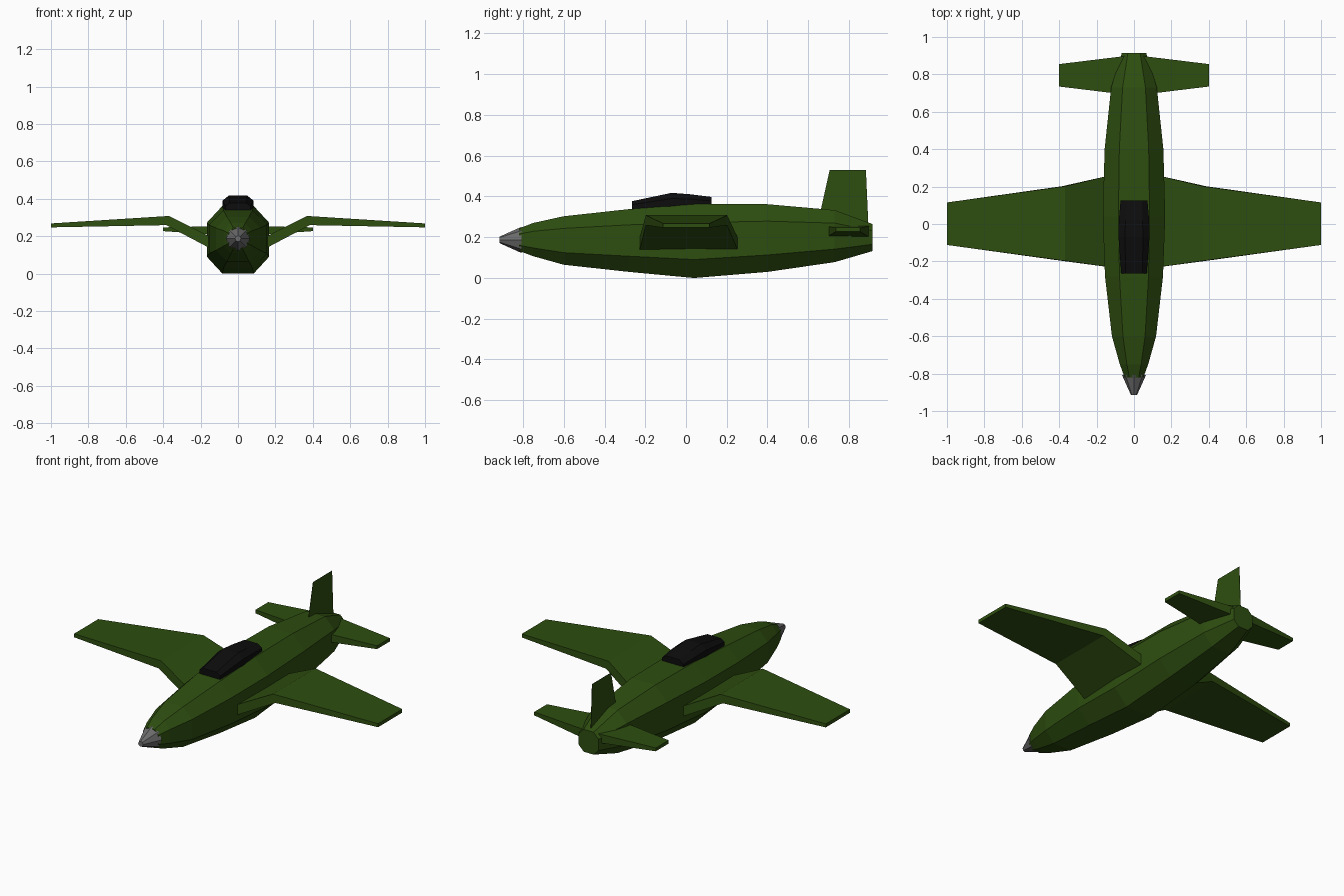
import bpy, bmesh, math

if "Cube" in bpy.data.objects:
    bpy.data.objects.remove(bpy.data.objects["Cube"])


def material(name, rgb):
    m = bpy.data.materials.new(name)
    m.diffuse_color = (*rgb, 1)
    m.use_nodes = True
    m.node_tree.nodes["Principled BSDF"].inputs["Base Color"].default_value = m.diffuse_color
    return m


GREEN = material("dark_green", (0.027, 0.076, 0.005))
BLACK = material("canopy_black", (0.004, 0.004, 0.004))
GREY = material("spinner_grey", (0.15, 0.15, 0.15))


def loft(name, rings, mat):
    """Skin a list of equal-length point rings and cap both ends."""
    bm = bmesh.new()
    vs = [[bm.verts.new(p) for p in ring] for ring in rings]
    n = len(vs[0])
    for a, b in zip(vs, vs[1:]):
        for i in range(n):
            j = (i + 1) % n
            bm.faces.new((a[i], a[j], b[j], b[i]))
    bm.faces.new(vs[0])
    bm.faces.new(vs[-1])
    bmesh.ops.recalc_face_normals(bm, faces=bm.faces)
    me = bpy.data.meshes.new(name)
    bm.to_mesh(me)
    bm.free()
    me.materials.append(mat)
    ob = bpy.data.objects.new(name, me)
    bpy.context.collection.objects.link(ob)
    return ob


# Fuselage: chamfered eight-sided sections (y, bottom, top, half width)
def octagon(y, zb, zt, w):
    c, h = (zb + zt) / 2, (zt - zb) / 2
    k = 0.5
    pts = [(1, k), (k, 1), (-k, 1), (-1, k), (-1, -k), (-k, -1), (k, -1), (1, -k)]
    return [(w * px, y, c + h * pz) for px, pz in pts]


stations = [(-0.82, 0.133, 0.243, 0.05), (-0.75, 0.107, 0.27, 0.076),
            (-0.60, 0.065, 0.303, 0.118), (-0.28, 0.03, 0.338, 0.155),
            (0.04, 0.0, 0.362, 0.167), (0.40, 0.03, 0.362, 0.157),
            (0.73, 0.078, 0.333, 0.122), (0.915, 0.132, 0.265, 0.065)]
loft("fuselage", [octagon(*s) for s in stations], GREEN)


# Spinner: eight-sided cone with a blunt tip
def circle(y, r, z=0.187):
    return [(r * math.cos(i * math.pi / 4), y, z + r * math.sin(i * math.pi / 4))
            for i in range(8)]


loft("nose_spinner", [circle(-0.808, 0.064), circle(-0.915, 0.016)], GREY)


# Canopy sections (y, half width, shoulder z, top half width, top z)
def hood(y, w, zs, wt, zt):
    return [(w, y, 0.325), (w, y, zs), (wt, y, zt),
            (-wt, y, zt), (-w, y, zs), (-w, y, 0.325)]


loft("canopy", [hood(-0.265, 0.068, 0.36, 0.045, 0.377),
                hood(-0.07, 0.083, 0.39, 0.048, 0.418),
                hood(0.02, 0.081, 0.387, 0.046, 0.411),
                hood(0.125, 0.072, 0.378, 0.042, 0.398)], BLACK)


# Flying surfaces: box sections (top x, top z, bottom x, bottom z, front y, rear y)
def panel(side, xt, zt, xb, zb, y0, y1):
    return [(side * xt, y0, zt), (side * xt, y1, zt),
            (side * xb, y1, zb), (side * xb, y0, zb)]


wing = [(0.10, 0.172, 0.10, 0.109, -0.235, 0.266),
        (0.368, 0.308, 0.384, 0.259, -0.197, 0.202),
        (1.0, 0.268, 1.0, 0.247, -0.112, 0.115)]
tail = [(0.03, 0.255, 0.03, 0.20, 0.69, 0.90),
        (0.40, 0.247, 0.40, 0.227, 0.735, 0.855)]
for tag, side in (("right", 1), ("left", -1)):
    loft(tag + "_gull_wing", [panel(side, *s) for s in wing], GREEN)
    loft(tag + "_tailplane", [panel(side, *s) for s in tail], GREEN)

# Tail fin: a paper-thin upright sheet
fin = [(0.645, 0.26), (0.705, 0.53), (0.883, 0.53), (0.896, 0.24)]
loft("tail_fin", [[(x, y, z) for y, z in fin] for x in (-0.001, 0.001)], GREEN)
